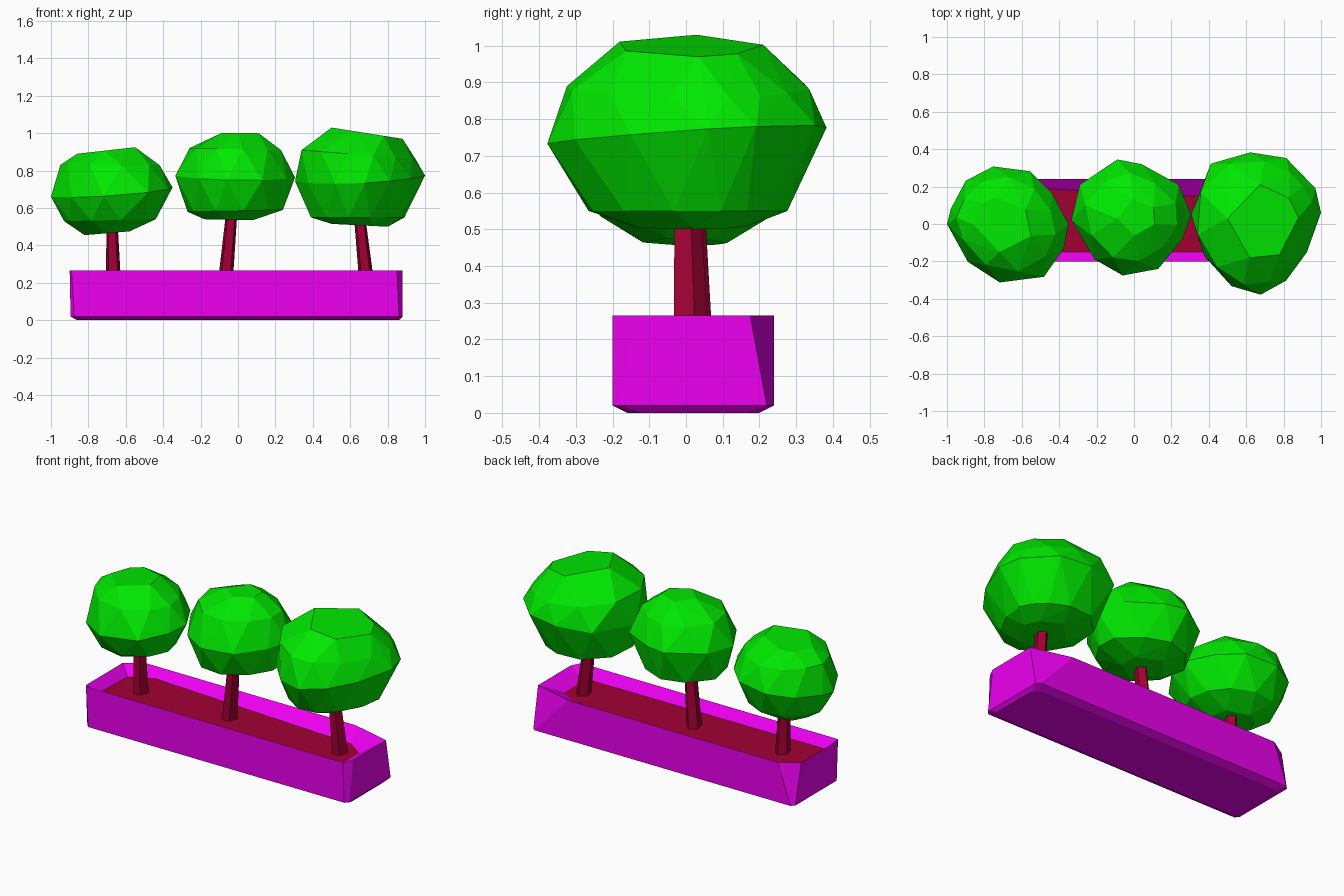
import bpy, bmesh, math

if "Cube" in bpy.data.objects:
    bpy.data.objects.remove(bpy.data.objects["Cube"])


def material(name, rgb):
    m = bpy.data.materials.new(name)
    m.diffuse_color = (*rgb, 1)
    m.use_nodes = True
    m.node_tree.nodes["Principled BSDF"].inputs["Base Color"].default_value = m.diffuse_color
    return m


MAGENTA = material("magenta", (0.85, 0, 0.87))
GREEN = material("green", (0, 0.8, 0))
RED = material("dark_red", (0.36, 0, 0.035))


def finish(bm, name, mat):
    bmesh.ops.recalc_face_normals(bm, faces=bm.faces)
    me = bpy.data.meshes.new(name)
    bm.to_mesh(me)
    bm.free()
    me.materials.append(mat)
    bpy.context.collection.objects.link(bpy.data.objects.new(name, me))


def loft(name, rings, mat, cap_start=True, cap_end=True):
    bm = bmesh.new()
    rows = [[bm.verts.new(p) for p in r] for r in rings]
    for a, b in zip(rows, rows[1:]):
        for i in range(len(a)):
            j = (i + 1) % len(a)
            bm.faces.new((a[i], a[j], b[j], b[i]))
    if cap_start:
        bm.faces.new(rows[0][::-1])
    if cap_end:
        bm.faces.new(rows[-1])
    finish(bm, name, mat)


# Rectangle with cut corners: front right, back right, back left, front left
def chamfered(x0, x1, y0, y1, z, cuts):
    (a, b), (c, d), (e, f), (g, h) = cuts
    return [(x0 + g, y0, z), (x1 - a, y0, z), (x1, y0 + b, z), (x1, y1 - d, z),
            (x1 - c, y1, z), (x0 + e, y1, z), (x0, y1 - f, z), (x0, y0 + h, z)]


# Open planter box: outer walls, rim, walls sloping in to the soil
small = [(.02, .02)] * 4
soil_ring = [(-.84, -.15, .21), (.74, -.15, .205), (.78, -.12, .205), (.78, .06, .205),
             (.68, .13, .205), (-.7, .2, .21), (-.84, .13, .21), (-.85, -.12, .21)]
loft("planter", [chamfered(-.86, .86, -.16, .2, 0, [(.03, .04)] * 4),
                 chamfered(-.895, .88, -.2, .24, .02, small),
                 chamfered(-.9, .88, -.2, .24, .265,
                           [(.03, .06), (.25, .065), (.11, .07), (.01, .02)]),
                 soil_ring], MAGENTA, cap_end=False)

# Soil surface
bm = bmesh.new()
bm.faces.new([bm.verts.new(p) for p in soil_ring])
finish(bm, "soil", RED)


def trunk(name, base, top):
    rings = []
    for (x, y, z), r in ((base, .053), (top, .038)):
        rings.append([(x + .8 * r * math.cos(math.tau * k / 5 + .3),
                       y + r * math.sin(math.tau * k / 5 + .3), z) for k in range(5)])
    loft(name, rings, RED)


# Faceted canopy: plan outline fitted to tilted levels (left x, z, right x, z)
def canopy(name, outline, levels, tilt=0.06):
    ys = [p[1] for p in outline]
    xs = [p[0] for p in outline]
    yc, width = (min(ys) + max(ys)) / 2, max(xs) - min(xs)
    n = len(outline)
    bm = bmesh.new()
    for i, (xl, zl, xr, zr) in enumerate(levels):
        ring = outline
        if i in (1, 3):
            ring = [((outline[k][0] + outline[k - 1][0]) / 2,
                     (outline[k][1] + outline[k - 1][1]) / 2) for k in range(n)]
        elif i != 2:
            ring = outline[::2]
        lo, hi = min(p[0] for p in ring), max(p[0] for p in ring)
        ry = max(abs(p[1] - yc) for p in ring)
        scale_y = (xr - xl) / width * (max(ys) - min(ys)) / 2 / ry
        lean = tilt if i == 2 else 0
        for x, y in ring:
            t = (x - lo) / (hi - lo)
            bm.verts.new((xl + (xr - xl) * t, yc + (y - yc) * scale_y,
                          zl + (zr - zl) * t + lean * y))
    hull = bmesh.ops.convex_hull(bm, input=bm.verts)
    junk = {v for v in hull["geom_interior"] + hull["geom_unused"]
            if isinstance(v, bmesh.types.BMVert)}
    bmesh.ops.delete(bm, geom=list(junk), context='VERTS')
    finish(bm, name, GREEN)


# Left tree
trunk("left_trunk", (-.665, .015, .18), (-.675, .01, .56))
canopy("left_canopy",
       [(-.755, .305), (-.56, .28), (-.44, .16), (-.355, 0), (-.38, -.13), (-.485, -.28),
        (-.72, -.31), (-.89, -.2), (-1, 0), (-.98, .08), (-.9, .23)],
       [(-.82, .455, -.58, .475), (-.93, .53, -.44, .54), (-1, .66, -.35, .71),
        (-.95, .83, -.42, .83), (-.86, .89, -.55, .925)])

# Middle tree
trunk("middle_trunk", (-.07, .02, .18), (-.03, .01, .62))
canopy("middle_canopy",
       [(-.09, .345), (.04, .32), (.24, .21), (.305, .05), (.26, -.08), (.13, -.24),
        (-.06, -.275), (-.21, -.19), (-.335, .02), (-.29, .21)],
       [(-.18, .54, .08, .535), (-.27, .58, .24, .59), (-.335, .77, .305, .76),
        (-.26, .92, .23, .91), (-.09, 1.0, .11, 1.0)])

# Right tree
trunk("right_trunk", (.69, .01, .18), (.645, 0, .6))
canopy("right_canopy",
       [(.62, .38), (.81, .35), (.9, .25), (.965, .19), (.995, .06), (.92, -.15), (.81, -.3),
        (.675, -.375), (.52, -.33), (.375, -.17), (.305, .05), (.41, .32)],
       [(.5, .515, .8, .5), (.39, .55, .89, .55), (.305, .74, 1, .77),
        (.34, .91, .95, .86), (.5, 1.03, .88, .97)])
